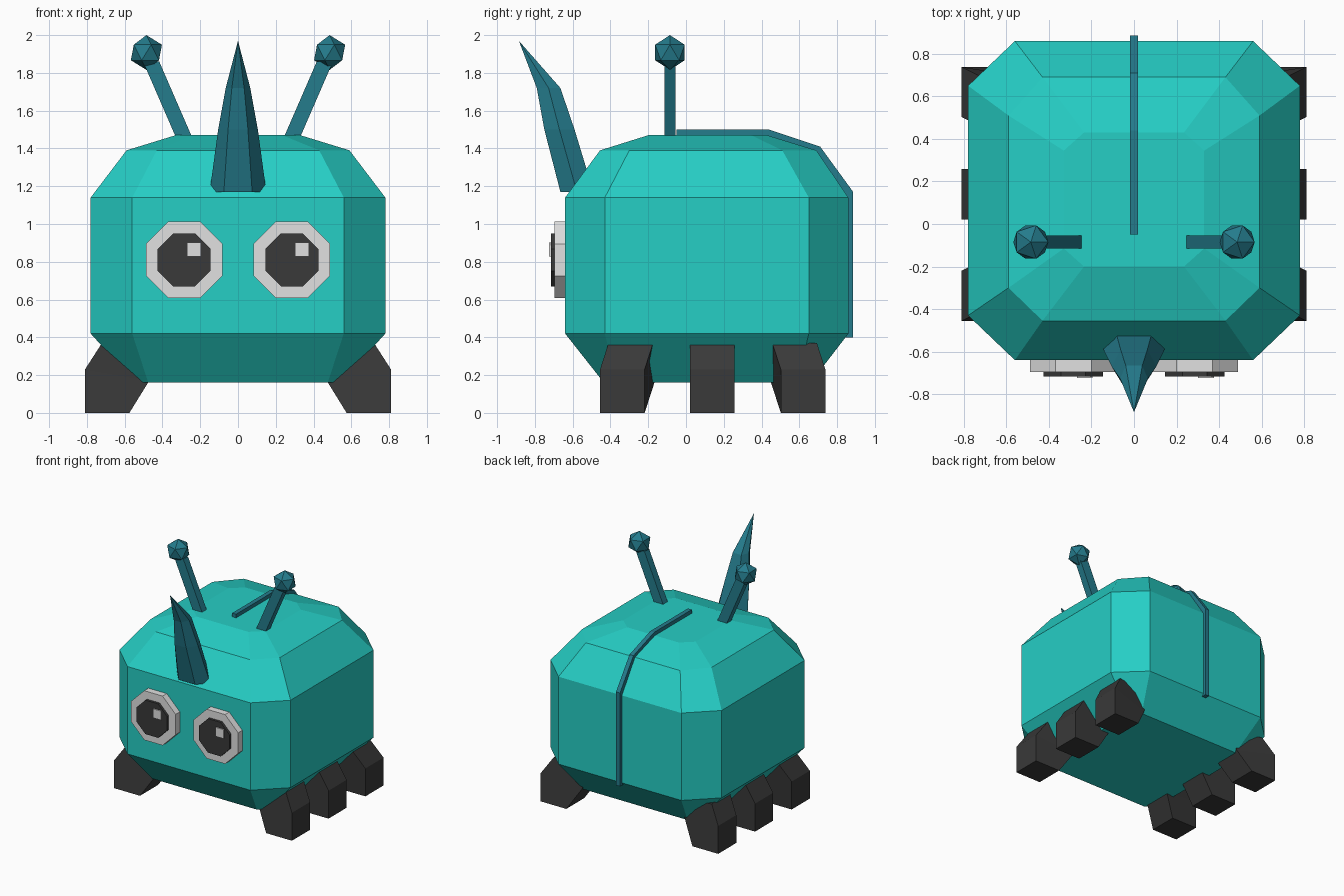
import bpy, bmesh, math
from mathutils import Vector, Matrix

if "Cube" in bpy.data.objects:
    bpy.data.objects.remove(bpy.data.objects["Cube"])


def material(name, rgb):
    m = bpy.data.materials.new(name)
    m.diffuse_color = (*rgb, 1)
    m.use_nodes = True
    m.node_tree.nodes["Principled BSDF"].inputs["Base Color"].default_value = m.diffuse_color
    return m


TEAL = material("teal", (0.019, 0.62, 0.56))
DARK_TEAL = material("dark teal", (0.018, 0.2, 0.265))
CHARCOAL = material("charcoal", (0.041, 0.041, 0.041))
WHITE = material("off white", (0.75, 0.75, 0.75))


def finish(name, bm, mat):
    bmesh.ops.recalc_face_normals(bm, faces=bm.faces)
    me = bpy.data.meshes.new(name)
    bm.to_mesh(me)
    bm.free()
    me.materials.append(mat)
    ob = bpy.data.objects.new(name, me)
    bpy.context.collection.objects.link(ob)
    return ob


def loft(name, rings, mat, tip=None):
    """Skin a stack of equal rings, capped, or closed to a tip point."""
    bm = bmesh.new()
    vs = [[bm.verts.new(p) for p in r] for r in rings]
    n = len(rings[0])
    for a, b in zip(vs, vs[1:]):
        for i in range(n):
            j = (i + 1) % n
            bm.faces.new((a[i], a[j], b[j], b[i]))
    bm.faces.new(vs[0])
    if tip:
        t = bm.verts.new(tip)
        for i in range(n):
            bm.faces.new((vs[-1][i], vs[-1][(i + 1) % n], t))
    else:
        bm.faces.new(vs[-1])
    return finish(name, bm, mat)


# Body: stacked chamfered rectangles
# (z, half width, chamfered half width, front, front chamfer, back chamfer, back)
LEVELS = [
    (0.16, 0.545, 0.475, -0.435, -0.365, 0.59, 0.66),
    (0.42, 0.78, 0.56, -0.64, -0.43, 0.65, 0.86),
    (1.14, 0.78, 0.56, -0.64, -0.43, 0.65, 0.86),
    (1.39, 0.59, 0.43, -0.455, -0.30, 0.51, 0.69),
    (1.47, 0.33, 0.235, -0.20, -0.115, 0.345, 0.43),
]
loft("body", [[(c, f, z), (w, fc, z), (w, bc, z), (c, b, z),
               (-c, b, z), (-w, bc, z), (-w, fc, z), (-c, f, z)]
              for z, w, c, f, fc, bc, b in LEVELS], TEAL)

# Back crest: thin strip following the spine
OUTER = [(-0.05, 1.5), (0.44, 1.5), (0.71, 1.41), (0.885, 1.17), (0.885, 0.40)]
INNER = [(-0.05, 1.44), (0.42, 1.44), (0.67, 1.36), (0.83, 1.12), (0.83, 0.40)]
loft("back_crest", [[(-0.018, *o), (0.018, *o), (0.018, *i), (-0.018, *i)]
                    for o, i in zip(OUTER, INNER)], DARK_TEAL)

# Horn: curved six-sided spike
HORN = [(1.17, 0.15, -0.665, -0.49), (1.5, 0.105, -0.75, -0.59),
        (1.72, 0.065, -0.79, -0.665)]
rings = []
for z, w, f, b in HORN:
    m = f + (b - f) * 0.5
    rings.append([(-w * 0.5, f, z), (w * 0.5, f, z), (w, m, z),
                  (w * 0.6, b, z), (-w * 0.6, b, z), (-w, m, z)])
loft("horn", rings, DARK_TEAL, tip=(0, -0.885, 1.97))

# Legs: bent blocks, the end pairs turned towards the middle
for side, sname in ((-1, "left"), (1, "right")):
    for yc, turn, lname in ((-0.337, 1, "front"), (0.14, 0, "middle"), (0.62, -1, "back")):
        rings = []
        for xo, zo, xi, zi, so, si in ((0.81, 0, 0.575, 0, 0, 0),
                                       (0.81, 0.23, 0.47, 0.17, 0, 0.055),
                                       (0.72, 0.37, 0.42, 0.33, 0.045, 0.06)):
            yo, yi = yc + turn * so, yc + turn * si
            rings.append([(side * xo, yo - 0.118, zo), (side * xo, yo + 0.118, zo),
                          (side * xi, yi + 0.118, zi), (side * xi, yi - 0.118, zi)])
        loft(f"{lname}_leg_{sname}", rings, CHARCOAL)

# Antennae: leaning square stalks with faceted balls
for side, sname in ((-1, "left"), (1, "right")):
    rings = []
    for x, z in ((0.269, 1.42), (0.46, 1.86)):
        rings.append([(side * (x + dx), -0.085 + dy, z)
                      for dx, dy in ((-0.043, -0.03), (0.043, -0.03), (0.043, 0.03), (-0.043, 0.03))])
    loft(f"antenna_stalk_{sname}", rings, DARK_TEAL)
    bm = bmesh.new()
    bmesh.ops.create_icosphere(bm, subdivisions=1, radius=0.092,
                               matrix=Matrix.Translation((side * 0.485, -0.085, 1.908)))
    finish(f"antenna_ball_{sname}", bm, DARK_TEAL)


def disc(name, x, z, apothem, sides, y0, y1, mat):
    """Flat-sided plate facing the front."""
    r = apothem / math.cos(math.pi / sides)
    angles = [math.pi / sides + 2 * math.pi * i / sides for i in range(sides)]
    loft(name, [[(x + r * math.cos(a), y, z + r * math.sin(a)) for a in angles]
                for y in (y0, y1)], mat)


# Eyes: octagonal white, pupil and square highlight
for x, sname in ((-0.285, "left"), (0.285, "right")):
    disc(f"eye_white_{sname}", x, 0.81, 0.203, 8, -0.62, -0.695, WHITE)
    disc(f"pupil_{sname}", x, 0.81, 0.14, 8, -0.69, -0.716, CHARCOAL)
    disc(f"eye_highlight_{sname}", x + 0.053, 0.865, 0.037, 4, -0.71, -0.725, WHITE)
